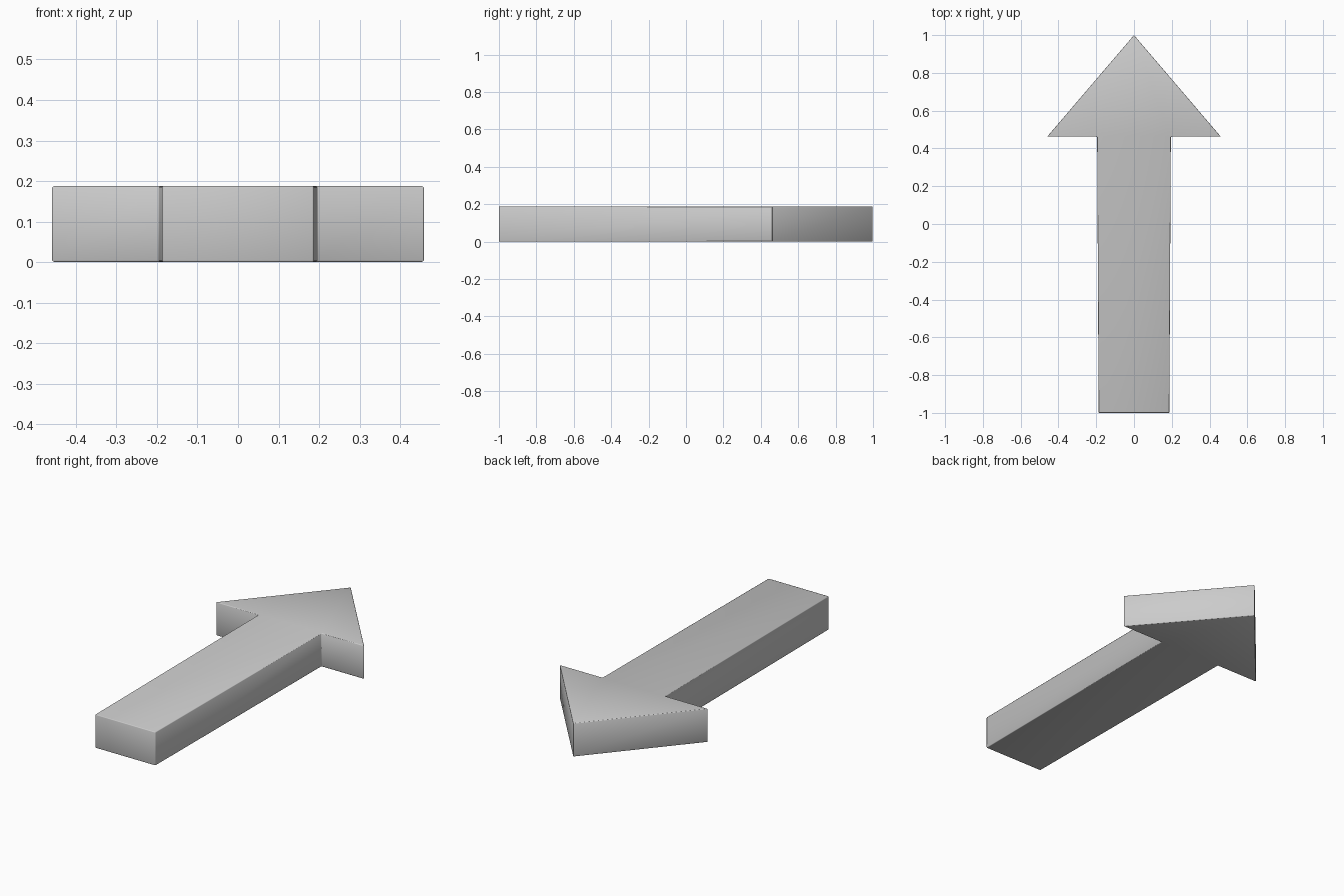
import bpy, bmesh

if "Cube" in bpy.data.objects:
    bpy.data.objects.remove(bpy.data.objects["Cube"])

HEIGHT = 0.188

# Right half of the arrow outline, tail to tip; the shaft widens slightly
half = [(0.187, -1.0), (0.195, 0.462), (0.46, 0.462)]
outline = half + [(0.0, 1.0)] + [(-x, y) for x, y in reversed(half)]

# Extrude the outline into a solid slab
bm = bmesh.new()
base = bm.faces.new([bm.verts.new((x, y, 0)) for x, y in outline])
top = bmesh.ops.extrude_face_region(bm, geom=[base])["geom"]
bmesh.ops.translate(bm, vec=(0, 0, HEIGHT),
                    verts=[g for g in top if isinstance(g, bmesh.types.BMVert)])
bmesh.ops.recalc_face_normals(bm, faces=bm.faces[:])

mesh = bpy.data.meshes.new("arrow")
bm.to_mesh(mesh)
bm.free()
arrow = bpy.data.objects.new("arrow", mesh)
bpy.context.collection.objects.link(arrow)

# Tiny softened edges with smooth shading
for p in mesh.polygons:
    p.use_smooth = True
bevel = arrow.modifiers.new("soft_edges", 'BEVEL')
bevel.width = 0.004
bevel.segments = 2
bevel.limit_method = 'ANGLE'
